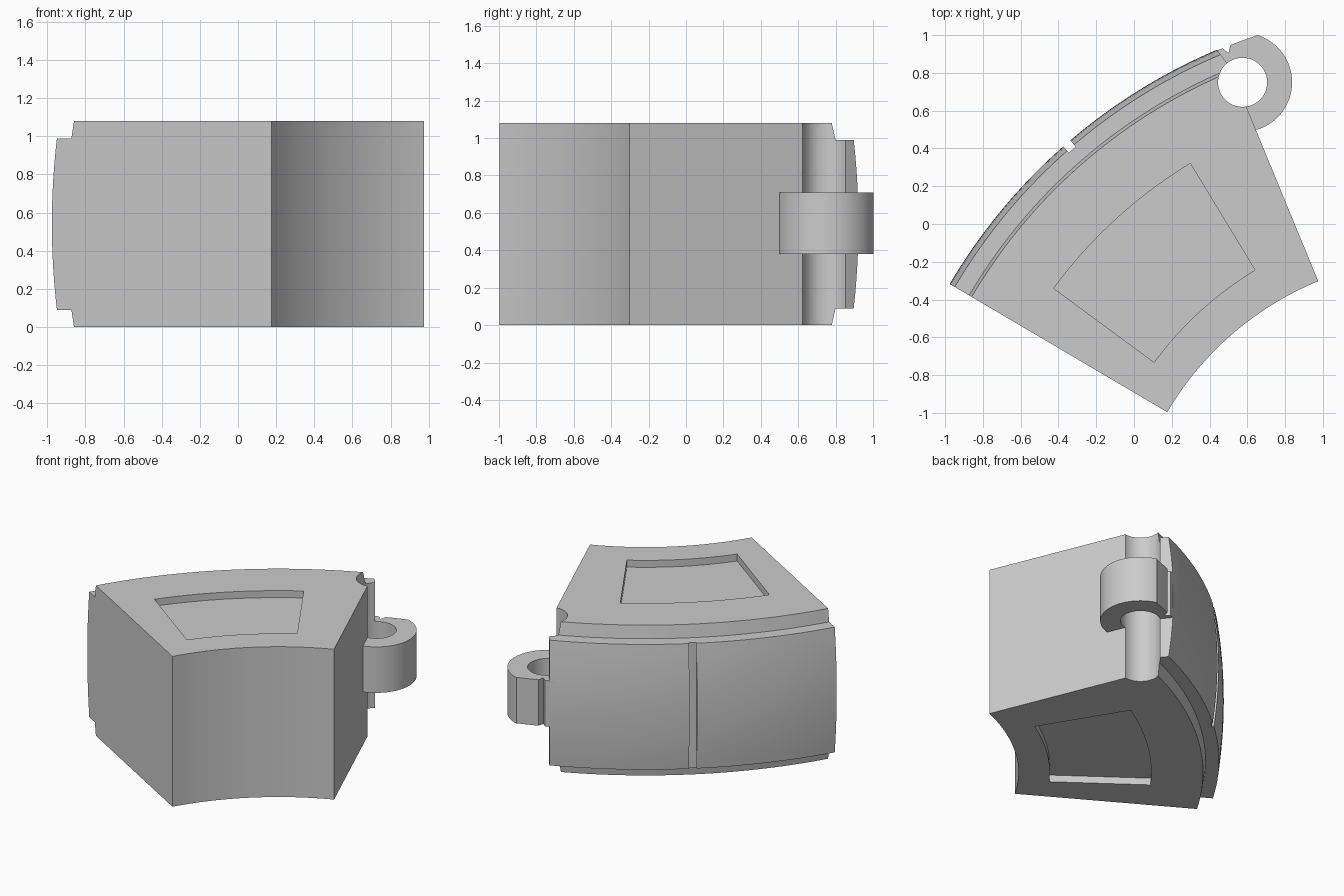
import bpy, bmesh
from math import cos, sin, radians
from mathutils import Vector

cube = bpy.data.objects.get("Cube")
if cube:
    bpy.data.objects.remove(cube, do_unlink=True)

AXIS = Vector((1.609, -1.84))    # centre of the curved segment
HINGE = Vector((0.575, 0.75))    # centre of the hinge hole
HEIGHT, MID = 1.08, 0.54
START, END = 112.4, 149.5        # angular extent of the segment
OUTER = 3.0

grey = bpy.data.materials.new("plain grey")
grey.use_nodes = True
colour = (0.6, 0.6, 0.6, 1)
grey.diffuse_color = colour
grey.node_tree.nodes["Principled BSDF"].inputs["Base Color"].default_value = colour


def arc(centre, r, a0, a1, n):
    """Points along an arc, angles in degrees."""
    angles = [radians(a0 + (a1 - a0) * i / n) for i in range(n + 1)]
    return [centre + Vector((cos(a), sin(a))) * r for a in angles]


def make_object(name, bm):
    bmesh.ops.recalc_face_normals(bm, faces=bm.faces)
    mesh = bpy.data.meshes.new(name)
    bm.to_mesh(mesh)
    bm.free()
    mesh.materials.append(grey)
    obj = bpy.data.objects.new(name, mesh)
    bpy.context.collection.objects.link(obj)
    return obj


def loft(name, rings):
    """Skin a row of equal point rings and cap both ends."""
    bm = bmesh.new()
    rows = [[bm.verts.new(p) for p in ring] for ring in rings]
    for a, b in zip(rows, rows[1:]):
        for i in range(len(a)):
            j = (i + 1) % len(a)
            bm.faces.new((a[i], a[j], b[j], b[i]))
    bm.faces.new(rows[0])
    bm.faces.new(rows[-1])
    return make_object(name, bm)


def prism(name, points, z0, z1):
    return loft(name, [[(p[0], p[1], z) for p in points] for z in (z0, z1)])


def sector(name, r0, r1, a0, a1, z0, z1, n=24):
    points = arc(AXIS, r0, a0, a1, n) + arc(AXIS, r1, a1, a0, n)
    return prism(name, points, z0, z1)


def combine(target, tool, operation):
    mod = target.modifiers.new(operation, 'BOOLEAN')
    mod.operation = operation
    mod.solver = 'EXACT'
    mod.object = tool
    bpy.context.view_layer.objects.active = target
    bpy.ops.object.modifier_apply(modifier=mod.name)
    bpy.data.objects.remove(tool, do_unlink=True)


# Curved block: stepped section with a crowned outer band
crown = []
for i in range(13):
    t = i / 6 - 1
    crown.append((OUTER - 0.031 * t * t, MID + 0.45 * t))
section = [(1.663, 0), (2.865, 0), (2.881, 0.09)] + crown
section += [(2.881, 0.99), (2.865, HEIGHT), (1.663, HEIGHT)]
columns = [arc(AXIS, r, START, END, 40) for r, z in section]
rings = [[(col[k].x, col[k].y, s[1]) for col, s in zip(columns, section)]
         for k in range(41)]
block = loft("curved_hinge_block", rings)

# Slanted end face beside the hinge
combine(block, prism("end_cutter", [HINGE, (0.423, 0.941), (0.5, 1.1), (0.8, 0.9)],
                     -0.1, 1.2), 'DIFFERENCE')

# Shallow pockets on top and bottom
for z0, z1 in ((-0.1, 0.05), (HEIGHT - 0.05, 1.2)):
    combine(block, sector("pocket_cutter", 1.867, 2.527, 121.25, 143.6, z0, z1),
            'DIFFERENCE')

# Narrow vertical groove in the outer band
combine(block, sector("groove_cutter", 2.955, 3.1, 130.45, 131.4, -0.1, 1.2, 2),
        'DIFFERENCE')

# Hinge knuckle with a tail running into the block
outline = arc(AXIS, 2.996, 113.5, 108.84, 8)
outline += arc(HINGE, 0.262, 74, -73.3, 40)
outline += [(0.5, 0.5), (0.41, 0.75)]
combine(block, prism("hinge_knuckle", outline, 0.38, 0.71), 'UNION')

# Notch between knuckle and band, then the full height hinge hole
combine(block, prism("notch_cutter", [(0.467, 0.932), (0.5, 0.905), (0.512, 0.955),
                                      (0.48, 1.05)], 0.3, 0.8), 'DIFFERENCE')
combine(block, prism("hole_cutter", arc(HINGE, 0.13, 0, 352.5, 47), -0.1, 1.2),
        'DIFFERENCE')

bpy.ops.object.select_all(action='DESELECT')
block.select_set(True)
bpy.context.view_layer.objects.active = block
bpy.ops.object.shade_smooth_by_angle(angle=radians(9))
